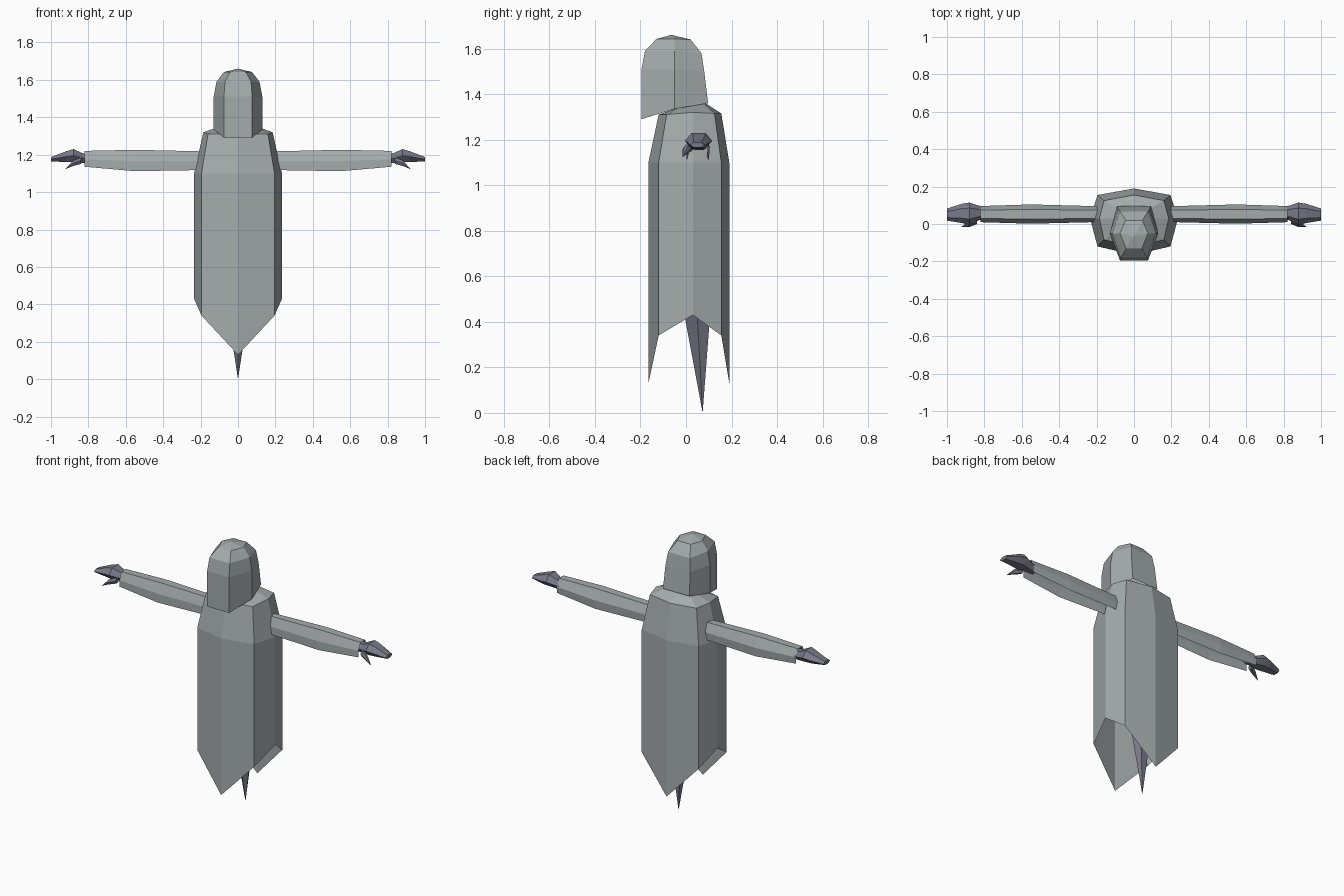
import bpy, bmesh
from mathutils import Vector

if "Cube" in bpy.data.objects:
    bpy.data.objects.remove(bpy.data.objects["Cube"], do_unlink=True)


def material(name, rgb):
    m = bpy.data.materials.new(name)
    m.use_nodes = True
    m.diffuse_color = (*rgb, 1)
    m.node_tree.nodes["Principled BSDF"].inputs["Base Color"].default_value = (*rgb, 1)
    return m


CLOTH = material("pale grey cloth", (0.37, 0.41, 0.41))
SKIN = material("slate violet skin", (0.19, 0.19, 0.25))


def symmetric(half):
    """Complete a ring from its +x half, listed front to back."""
    return half + [(-x, y, z) for x, y, z in reversed(half) if x > 0]


def loft(name, rings, mat, closed=True, caps=(), tip=None, mirror=False):
    """Skin a list of rings with quads; optional end caps and pointed tip."""
    bm = bmesh.new()
    rows = [[bm.verts.new(p) for p in ring] for ring in rings]
    n = len(rows[0])
    for a, b in zip(rows, rows[1:]):
        for i in range(n if closed else n - 1):
            j = (i + 1) % n
            bm.faces.new((a[i], a[j], b[j], b[i]))
    for k in caps:
        bm.faces.new(rows[k])
    if tip:
        t = bm.verts.new(tip)
        for i in range(n):
            bm.faces.new((rows[-1][i], rows[-1][(i + 1) % n], t))
    bmesh.ops.recalc_face_normals(bm, faces=bm.faces)
    me = bpy.data.meshes.new(name)
    bm.to_mesh(me)
    bm.free()
    me.materials.append(mat)
    ob = bpy.data.objects.new(name, me)
    bpy.context.collection.objects.link(ob)
    if mirror:
        ob.modifiers.new("other side", "MIRROR")
    return ob


# Robe: eight-sided, open below, with long points at front and back
waist = [(0, -0.165), (0.195, -0.12), (0.235, 0.03), (0.195, 0.155), (0, 0.19)]
hem_z = [0.13, 0.34, 0.43, 0.34, 0.13]
hem = [(x, y, z) for (x, y), z in zip(waist, hem_z)]
chest = [(x, y, 1.1) for x, y in waist]
shoulder = [(0, -0.12, 1.31), (0.16, -0.085, 1.31), (0.185, 0.03, 1.32),
            (0.16, 0.125, 1.315), (0, 0.155, 1.315)]
neck = [(0, -0.05, 1.335), (0.08, -0.03, 1.34), (0.1, 0.03, 1.35),
        (0.075, 0.075, 1.36), (0, 0.085, 1.36)]
loft("robe", [symmetric(r) for r in (hem, chest, shoulder, neck)], CLOTH, caps=(-1,))

# Hood: six-sided, front edge hanging lower than the back
hood = [
    [(0.075, -0.195, 1.29), (0.13, -0.05, 1.335), (0.09, 0.097, 1.36)],
    [(0.075, -0.195, 1.51), (0.13, -0.05, 1.51), (0.085, 0.08, 1.50)],
    [(0.07, -0.18, 1.59), (0.115, -0.05, 1.59), (0.075, 0.068, 1.58)],
    [(0.042, -0.13, 1.642), (0.075, -0.05, 1.642), (0.045, 0.02, 1.64)],
]
loft("hood", [symmetric(r) for r in hood], CLOTH, tip=(0, -0.065, 1.66))

# Sleeves: channels folded over the arm and open underneath
section = [(-0.048, -0.055), (-0.048, -0.003), (-0.025, 0.055),
           (0.025, 0.055), (0.05, -0.003), (0.046, -0.055)]
stations = [(0.17, 0.85, 0.9, 1.168), (0.55, 1.05, 1.04, 1.169), (0.82, 0.88, 0.77, 1.178)]
sleeve = [[(x, 0.052 + y * wy, cz + z * wz) for y, z in section]
          for x, wy, wz, cz in stations]
loft("sleeves", sleeve, CLOTH, closed=False, mirror=True)


def hex_ring(x, y0, y1, z0, z1):
    """Flattened hexagon across the arm axis."""
    mid, q = (z0 + z1) / 2, (y1 - y0) * 0.25
    return [(x, y0, mid), (x, y0 + q, z1), (x, y1 - q, z1),
            (x, y1, mid), (x, y1 - q, z0), (x, y0 + q, z0)]


# Hands: a wrist that widens to the knuckles, then flattens to the fingertips
hand = [hex_ring(0.78, 0.025, 0.09, 1.155, 1.205),
        hex_ring(0.83, 0.02, 0.098, 1.155, 1.208),
        hex_ring(0.88, -0.005, 0.115, 1.16, 1.23),
        hex_ring(0.92, 0.005, 0.108, 1.16, 1.218),
        hex_ring(1.0, 0.018, 0.083, 1.165, 1.187)]
loft("hands", hand, SKIN, caps=(0, -1), mirror=True)

# Thumbs: short spikes at the front of each palm
thumb = [hex_ring(0.84, 0.0, 0.035, 1.15, 1.185),
         hex_ring(0.88, -0.016, 0.015, 1.14, 1.17)]
loft("thumbs", thumb, SKIN, caps=(0,), tip=(0.925, -0.016, 1.122), mirror=True)

# Tail: slim body inside the robe tapering to a point below the hem
tail_rings = []
for z, w, y0, y1 in ((0.85, 0.11, -0.03, 0.12), (0.42, 0.065, -0.005, 0.105)):
    m = (y0 + y1) / 2
    tail_rings.append(symmetric([(0, y0, z), (w, m, z), (w * 0.6, y1, z)]))
loft("tail", tail_rings, SKIN, caps=(0,), tip=(0, 0.073, 0.0))
